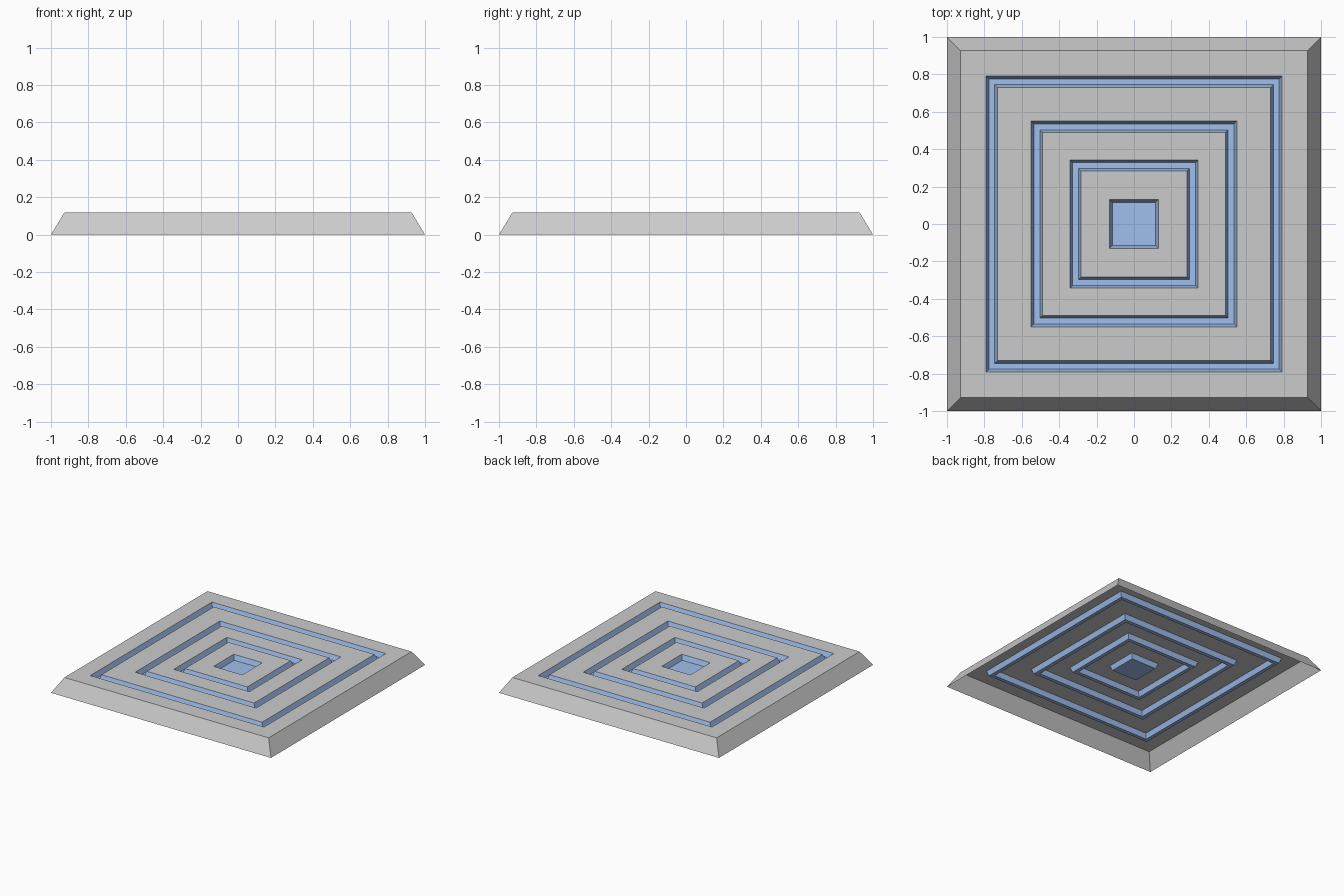
import bpy, bmesh

if "Cube" in bpy.data.objects:
    bpy.data.objects.remove(bpy.data.objects["Cube"])

TOP, FLOOR = 0.118, 0.078   # plate height and groove floor height
WALL = 0.015                # horizontal run of the sloped groove walls
GROOVES = [(0.79, 0.73), (0.55, 0.488), (0.343, 0.283)]   # outer, inner half sizes
PIT = 0.13

blue = bpy.data.materials.new("blue")
blue.diffuse_color = (0.35, 0.53, 0.85, 1)
blue.use_nodes = True
blue.node_tree.nodes["Principled BSDF"].inputs["Base Color"].default_value = blue.diffuse_color


def square_sheet(name, profile, cap=False, mat=None):
    """Loft concentric squares (half size, z), from the outside inwards."""
    bm = bmesh.new()
    rings = [[bm.verts.new((sx * r, sy * r, z))
              for sx, sy in ((-1, -1), (1, -1), (1, 1), (-1, 1))]
             for r, z in profile]
    for a, b in zip(rings, rings[1:]):
        for i in range(4):
            j = (i + 1) % 4
            bm.faces.new((a[i], a[j], b[j], b[i]))
    if cap:
        bm.faces.new(rings[-1])
    me = bpy.data.meshes.new(name)
    bm.to_mesh(me)
    bm.free()
    if mat:
        me.materials.append(mat)
    ob = bpy.data.objects.new(name, me)
    bpy.context.collection.objects.link(ob)
    return ob


# Sloped rim, open underneath, with the outermost flat border
square_sheet("rim", [(1, 0), (0.928, TOP), (GROOVES[0][0], TOP)])

# Sunken square channels and the flat bands inside each of them
next_edges = [g[0] for g in GROOVES[1:]] + [PIT]
for n, ((outer, inner), edge) in enumerate(zip(GROOVES, next_edges), 1):
    square_sheet(f"groove_{n}", [(outer, TOP), (outer - WALL, FLOOR),
                                 (inner + WALL, FLOOR), (inner, TOP)], mat=blue)
    square_sheet(f"flat_band_{n}", [(inner, TOP), (edge, TOP)])

# Central square recess
square_sheet("center_recess", [(PIT, TOP), (PIT - WALL, FLOOR)], cap=True, mat=blue)
